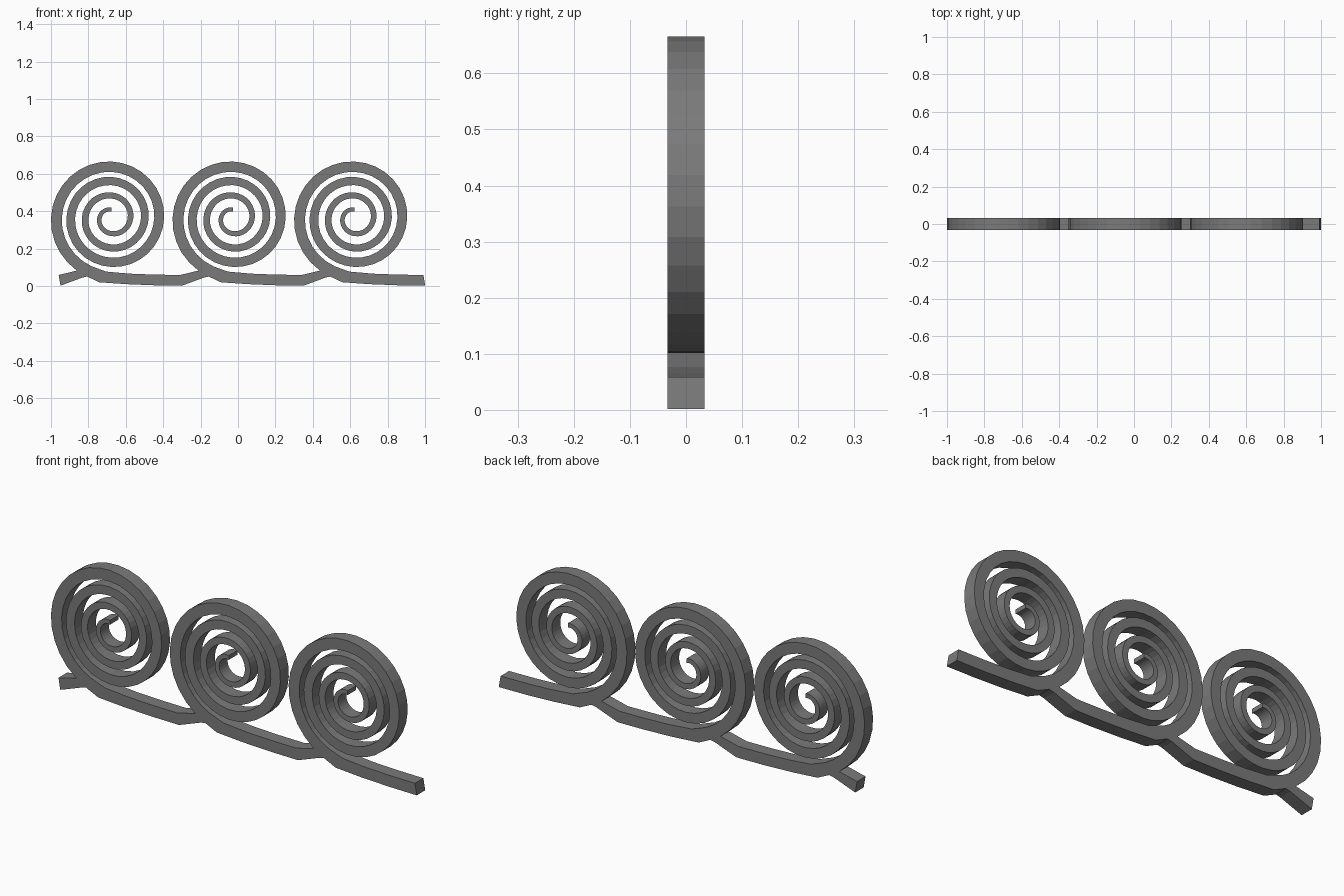
import bpy, bmesh, math
from mathutils import Vector

cube = bpy.data.objects.get("Cube")
if cube:
    bpy.data.objects.remove(cube, do_unlink=True)

DEPTH = 0.066      # front-to-back thickness of the bars
SPACING = 0.65     # distance between neighbouring scrolls
CENTRE = Vector((-0.677, 0.363))
R0, PITCH, STEPS = 0.0447, 0.0767, 32

iron = bpy.data.materials.new("dark grey iron")
iron.use_nodes = True
colour = (0.195, 0.195, 0.195, 1)
iron.diffuse_color = colour
iron.node_tree.nodes["Principled BSDF"].inputs["Base Color"].default_value = colour


def ribbon(name, pairs, offset):
    """Closed flat bar from pairs of edge points (x, z), with square section."""
    bm = bmesh.new()
    rings = []
    for a, b in pairs:
        rings.append([bm.verts.new((p[0] + offset, y, p[1]))
                      for p, y in ((a, -DEPTH / 2), (b, -DEPTH / 2),
                                   (b, DEPTH / 2), (a, DEPTH / 2))])
    for r, s in zip(rings, rings[1:]):
        for i in range(4):
            j = (i + 1) % 4
            bm.faces.new((r[i], r[j], s[j], s[i]))
    bm.faces.new(rings[0])
    bm.faces.new(rings[-1][::-1])
    bmesh.ops.recalc_face_normals(bm, faces=bm.faces)
    mesh = bpy.data.meshes.new(name)
    bm.to_mesh(mesh)
    bm.free()
    mesh.materials.append(iron)
    obj = bpy.data.objects.new(name, mesh)
    bpy.context.collection.objects.link(obj)


# Scroll profile: widening spiral, counter-clockwise from the top
scroll = []
for k in range(int(3.45 * STEPS) + 1):
    t = k / STEPS
    a = math.tau * t
    d = Vector((-math.sin(a), math.cos(a)))
    r = R0 + PITCH * t
    half = 0.0108 + 0.0056 * t
    scroll.append((CENTRE + d * (r - half), CENTRE + d * (r + half)))

# Tail leaving the spiral along the ground (upper edge, lower edge)
scroll += [((-0.705, 0.077), (-0.742, 0.02)),
           ((-0.58, 0.066), (-0.60, 0.010)),
           ((-0.45, 0.061), (-0.45, 0.004)),
           ((-0.309, 0.059), (-0.299, 0.002))]

# Stub sloping up from the ground into the scroll
stub = [((-0.959, 0.059), (-0.949, 0.002)),
        ((-0.855, 0.084), (-0.832, 0.045)),
        ((-0.815, 0.088), (-0.80, 0.052))]

for i, side in enumerate(("right", "middle", "left")):
    ribbon(side + "_scroll", scroll, i * SPACING)
    ribbon(side + "_connector", stub, i * SPACING)
